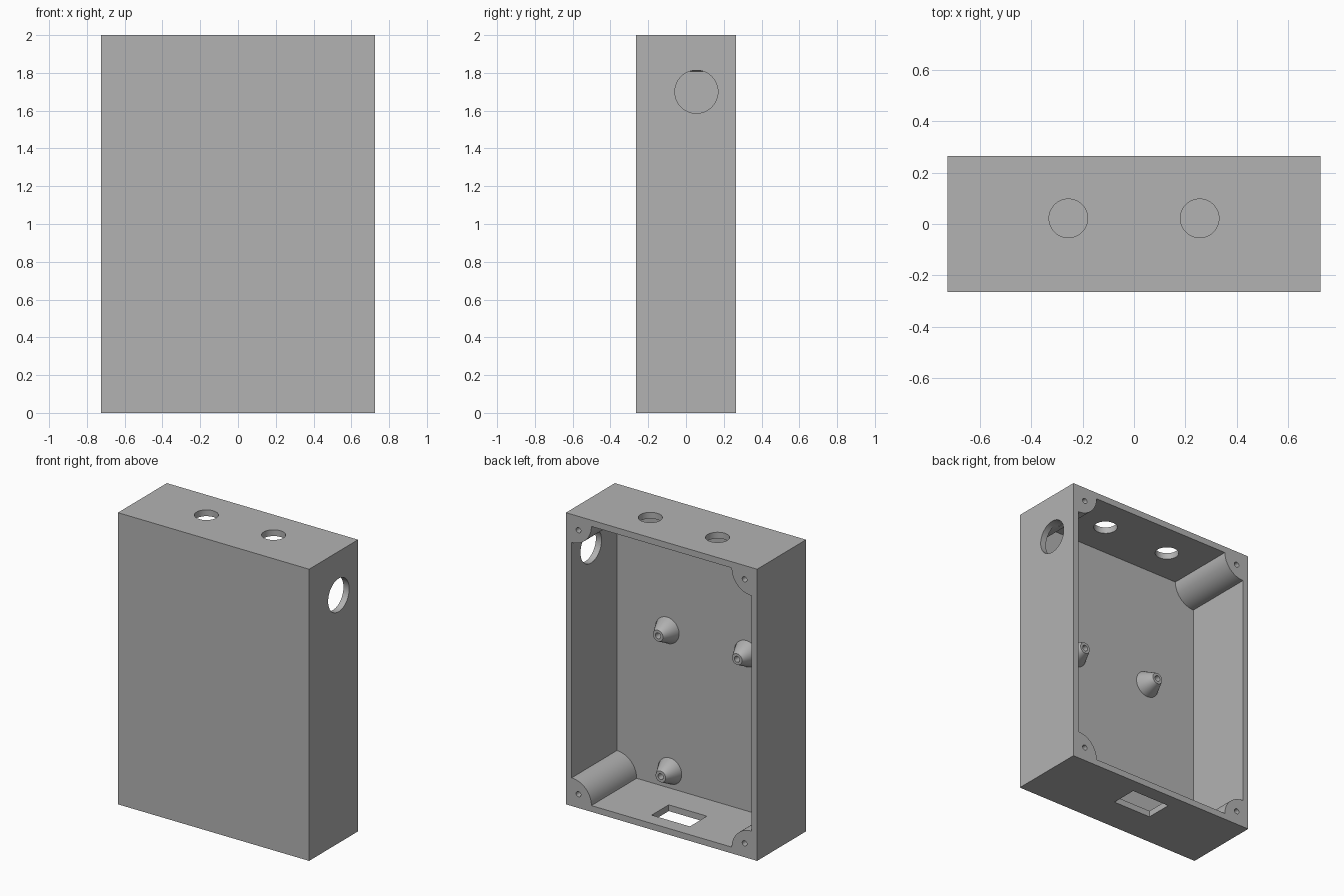
import bpy, bmesh
from math import cos, sin, pi, radians
from mathutils import Matrix, Vector

if "Cube" in bpy.data.objects:
    bpy.data.objects.remove(bpy.data.objects["Cube"])

HX, HY, H = 0.725, 0.265, 2.0      # half width, half depth, height
WALL = 0.043                       # wall thickness
BOSS = 0.15                        # corner boss radius
FLOOR = -HY + 0.04                 # inner face of the front plate

grey = bpy.data.materials.new("plain_grey")
grey.use_nodes = True
grey.diffuse_color = (0.45, 0.45, 0.45, 1)
grey.node_tree.nodes["Principled BSDF"].inputs["Base Color"].default_value = (0.45, 0.45, 0.45, 1)


def finish(name, bm):
    bmesh.ops.recalc_face_normals(bm, faces=bm.faces)
    mesh = bpy.data.meshes.new(name)
    bm.to_mesh(mesh)
    bm.free()
    mesh.materials.append(grey)
    ob = bpy.data.objects.new(name, mesh)
    bpy.context.collection.objects.link(ob)
    return ob


def box(name, lo, hi):
    lo, hi = Vector(lo), Vector(hi)
    bm = bmesh.new()
    bmesh.ops.create_cube(bm, size=1)
    bmesh.ops.scale(bm, vec=hi - lo, verts=bm.verts)
    bmesh.ops.translate(bm, vec=(lo + hi) / 2, verts=bm.verts)
    return finish(name, bm)


def cylinder(name, centre, axis, radius, length):
    turn = Vector((0, 0, 1)).rotation_difference(Vector(axis)).to_matrix().to_4x4()
    bm = bmesh.new()
    bmesh.ops.create_cone(bm, cap_ends=True, segments=48, radius1=radius, radius2=radius,
                          depth=length, matrix=Matrix.Translation(centre) @ turn)
    return finish(name, bm)


def cavity():
    """Hollow with a rounded boss left standing in each corner."""
    corners = [(1, 1), (-1, 1), (-1, -1), (1, -1)]
    bm = bmesh.new()
    verts = []
    for i, (sx, sz) in enumerate(corners):
        cx, cz = sx * (HX - WALL), H / 2 + sz * (H / 2 - WALL)
        start = -pi / 2 + i * pi / 2
        for k in range(17):
            a = start - k / 16 * pi / 2
            verts.append(bm.verts.new((cx + BOSS * cos(a), FLOOR, cz + BOSS * sin(a))))
    face = bm.faces.new(verts)
    new = bmesh.ops.extrude_face_region(bm, geom=[face])["geom"]
    bmesh.ops.translate(bm, vec=(0, 2 * HY, 0),
                        verts=[v for v in new if isinstance(v, bmesh.types.BMVert)])
    return finish("cavity_cutter", bm)


def cut(target, cutter):
    mod = target.modifiers.new("cut", "BOOLEAN")
    mod.operation = "DIFFERENCE"
    mod.solver = "EXACT"
    mod.object = cutter
    bpy.context.view_layer.objects.active = target
    bpy.ops.object.modifier_apply(modifier=mod.name)
    bpy.data.objects.remove(cutter)


def smooth(ob):
    bpy.ops.object.select_all(action="DESELECT")
    ob.select_set(True)
    bpy.context.view_layer.objects.active = ob
    bpy.ops.object.shade_smooth_by_angle(angle=radians(30))


# Enclosure, open at the back
case = box("enclosure", (-HX, -HY, 0), (HX, HY, H))
cut(case, cavity())

# Side port, two top ports and bottom slot
cut(case, cylinder("side_port", (HX, 0.055, 1.70), (1, 0, 0), 0.114, 0.14))
for s in (-1, 1):
    cut(case, cylinder("top_port", (s * 0.255, 0.022, H), (0, 0, 1), 0.075, 0.2))
cut(case, box("bottom_slot", (-0.145, -0.02, -0.1), (0.145, 0.165, 0.1)))

# Screw holes in the corner bosses
for sx in (-1, 1):
    for z in (0.095, H - 0.095):
        cut(case, cylinder("screw_hole", (sx * (HX - 0.095), HY, z), (0, 1, 0), 0.018, 0.4))
smooth(case)


# Conical board standoffs with a blind pilot hole
def standoff(name, x, z):
    profile = [(0.09, -0.005), (0.09, 0), (0.038, 0.1), (0.02, 0.1), (0.02, 0.03), (0, 0.03)]
    bm = bmesh.new()
    vs = [bm.verts.new((x + r, FLOOR + y, z)) for r, y in profile]
    edges = [bm.edges.new(pair) for pair in zip(vs, vs[1:])]
    bmesh.ops.spin(bm, geom=vs + edges, cent=(x, 0, z), axis=(0, 1, 0),
                   angle=2 * pi, steps=40)
    bmesh.ops.remove_doubles(bm, verts=bm.verts, dist=0.0001)
    smooth(finish(name, bm))


standoff("upper_left_standoff", 0.30, 1.12)
standoff("upper_right_standoff", -0.30, 1.12)
standoff("lower_left_standoff", 0.28, 0.16)
